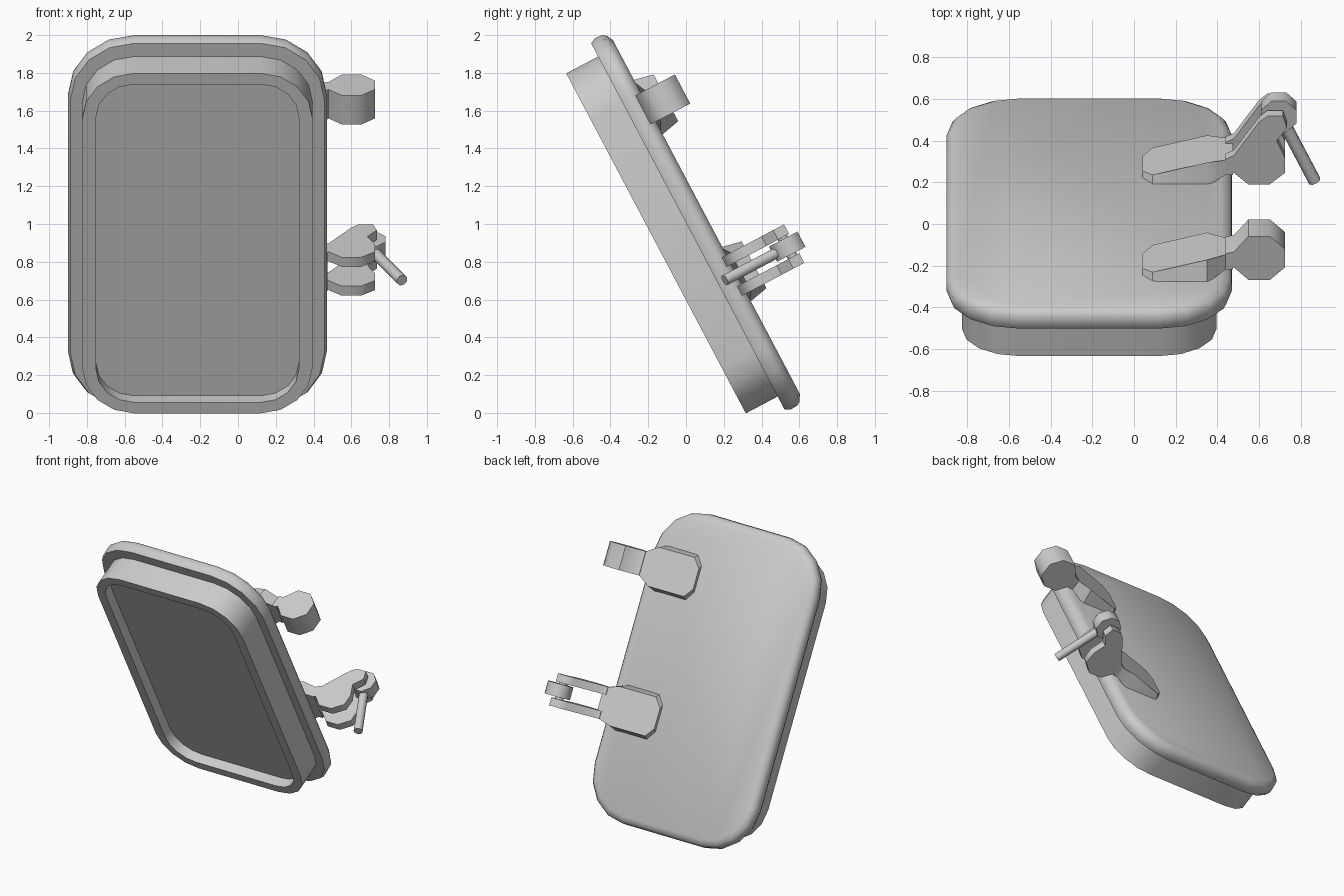
import bpy, bmesh, math
from mathutils import Vector

if "Cube" in bpy.data.objects:
    bpy.data.objects.remove(bpy.data.objects["Cube"])

S, C = 0.467, 0.884          # lean of the hatch
XC, VC = -0.215, 0.868       # middle of the door (across, along)

metal = bpy.data.materials.new("grey_metal")
metal.diffuse_color = (0.6, 0.6, 0.6, 1)
metal.use_nodes = True
metal.node_tree.nodes["Principled BSDF"].inputs["Base Color"].default_value = metal.diffuse_color


def place(x, v, w):
    """Door coordinates (across, along, outward) to world."""
    return Vector((x, C * w - S * v, C * v + S * w))


def loft(name, rings, angle=50):
    """Join rings of points into a closed solid."""
    bm = bmesh.new()
    loops = [[bm.verts.new(place(*p)) for p in r] for r in rings]
    n = len(loops[0])
    for a, b in zip(loops, loops[1:]):
        for i in range(n):
            j = (i + 1) % n
            bm.faces.new((a[i], a[j], b[j], b[i]))
    bm.faces.new(loops[0])
    bm.faces.new(loops[-1])
    bmesh.ops.recalc_face_normals(bm, faces=bm.faces)
    me = bpy.data.meshes.new(name)
    bm.to_mesh(me)
    bm.free()
    me.materials.append(metal)
    ob = bpy.data.objects.new(name, me)
    bpy.context.collection.objects.link(ob)
    bpy.ops.object.select_all(action='DESELECT')
    ob.select_set(True)
    bpy.context.view_layer.objects.active = ob
    bpy.ops.object.shade_smooth_by_angle(angle=math.radians(angle))
    return ob


def rounded(hx, hv, r, w):
    """Rounded rectangle with four segments per corner."""
    pts = []
    for k, (sx, sv) in enumerate(((1, 1), (-1, 1), (-1, -1), (1, -1))):
        for i in range(5):
            a = math.pi / 2 * (k + i / 4)
            pts.append((XC + sx * (hx - r) + r * math.cos(a),
                        VC + sv * (hv - r) + r * math.sin(a), w))
    return pts


def slab(name, profile, v0, v1):
    """Profile in the across/outward plane, given thickness along the door."""
    return loft(name, [[(x, v, w) for x, w in profile] for v in (v0, v1)])


def octagon(x, w, r):
    return [(x + r * math.cos(math.pi / 8 + i * math.pi / 4),
             w + r * math.sin(math.pi / 8 + i * math.pi / 4)) for i in range(8)]


def pad(name, v, neck):
    """Wedge-shaped mounting pad that narrows to the neck."""
    half = [(0.04, 0.10), (0.09, 0.165), (0.35, 0.165), (0.44, neck), (0.475, neck)]
    outline = half + [(x, -h) for x, h in reversed(half)]
    base, top = [], []
    for x, h in outline:
        sign = 1 if h > 0 else -1
        inset = 0.025 if x < 0.4 else 0
        base.append((x, v + h, 0.57 if x < 0.4 else 0.605))
        top.append((x, v + h - sign * inset, min(0.605 + 0.26 * (x - 0.04), 0.685)))
    loft(name, [base, top], 28)


# Door plate with a softly rounded rim
loft("door_plate", [rounded(hx, hx + 0.425, hx - 0.335, w) for hx, w in
     ((0.672, 0.47), (0.686, 0.50), (0.684, 0.54), (0.668, 0.562), (0.635, 0.58))])

# Inner frame with a shallow recess in front
loft("inner_frame", [rounded(0.61, 1.018, 0.275, 0.48), rounded(0.61, 1.018, 0.275, 0.279),
                     rounded(0.537, 0.952, 0.2, 0.279), rounded(0.537, 0.952, 0.2, 0.354)])

# Upper hinge
pad("upper_pad", 1.525, 0.087)
knuckle = [(0.44, 0.61), (0.48, 0.615), (0.55, 0.547), (0.652, 0.547), (0.724, 0.615),
           (0.724, 0.717), (0.652, 0.785), (0.55, 0.785), (0.48, 0.70), (0.44, 0.69)]
slab("upper_knuckle", knuckle, 1.438, 1.612)

# Lower fork with two prongs
LV = 0.525
pad("lower_pad", LV, 0.115)
prong = [(0.44, 0.61), (0.48, 0.615), (0.55, 0.552), (0.65, 0.552), (0.724, 0.615),
         (0.724, 0.70), (0.685, 0.79), (0.735, 0.86), (0.715, 0.925), (0.64, 0.925),
         (0.60, 0.89), (0.48, 0.71), (0.44, 0.69)]
for name, side in (("upper_prong", 1), ("lower_prong", -1)):
    slab(name, prong, LV + side * 0.058, LV + side * 0.115)

# Pivot lug, its pin and the locking rod
slab("pivot_lug", octagon(0.695, 0.885, 0.092), LV - 0.043, LV + 0.048)
slab("pivot_pin", octagon(0.675, 0.885, 0.03), LV - 0.1, LV + 0.1)
start, end = Vector((0.70, 0.87)), Vector((0.868, 0.51))
side = (end - start).orthogonal().normalized()
rings = []
for p in (start, end):
    rings.append([(p.x + side.x * a, LV + b, p.y + side.y * a) for a, b in octagon(0, 0, 0.031)])
loft("locking_rod", rings)
